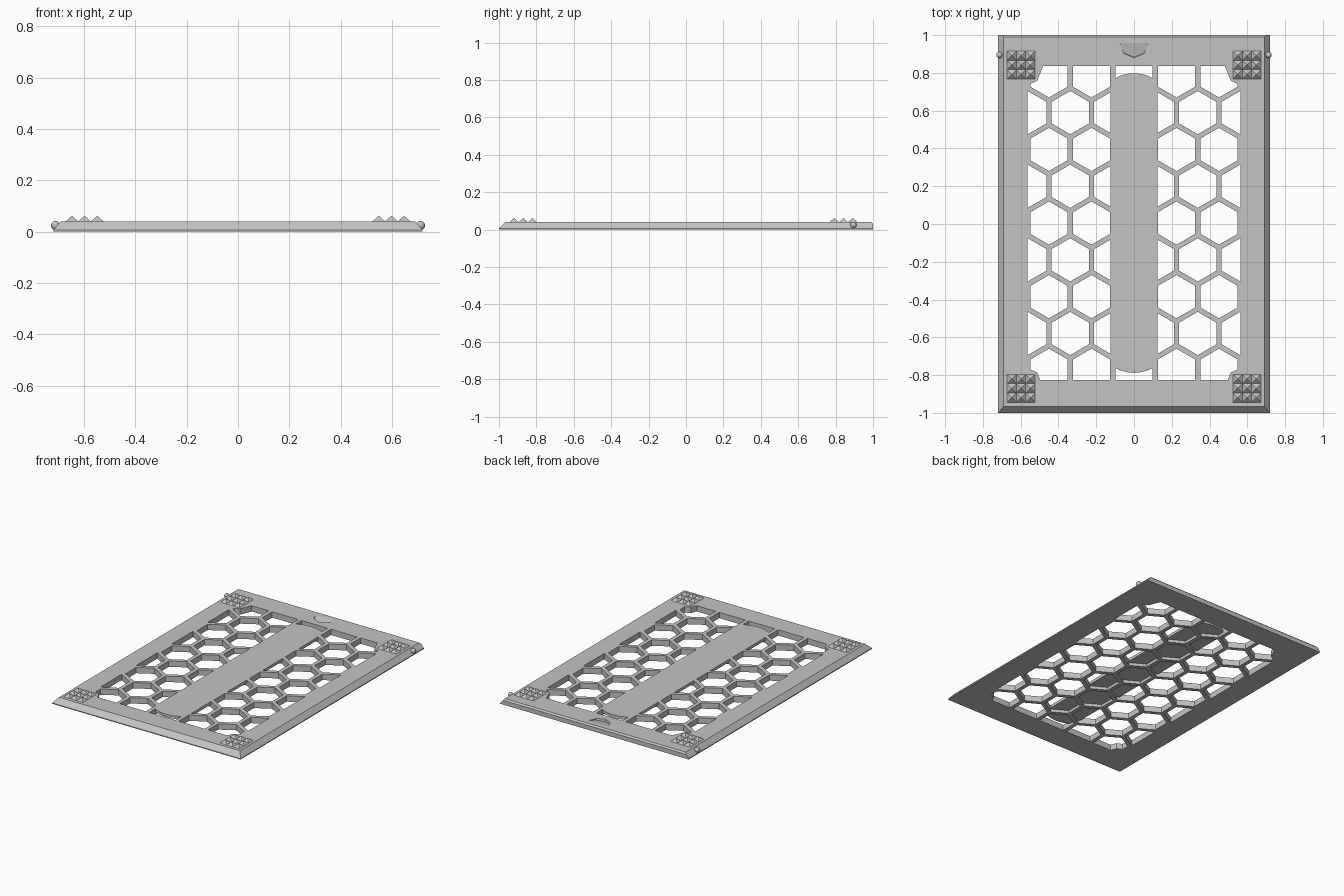
import bpy
import bmesh
from math import pi, sqrt
from mathutils import Matrix, Vector

cube = bpy.data.objects.get("Cube")
if cube:
    bpy.data.objects.remove(cube, do_unlink=True)

grey = bpy.data.materials.new("light_grey")
grey.use_nodes = True
COLOUR = (0.55, 0.55, 0.55, 1)
grey.diffuse_color = COLOUR
grey.node_tree.nodes["Principled BSDF"].inputs["Base Color"].default_value = COLOUR

TOP = 0.04          # plate thickness
PITCH = 0.225       # honeycomb spacing
WALL = 0.027        # honeycomb wall
SHIFT = 0.005       # honeycomb offset along y
PADS = [(sx * 0.598, y) for sx in (-1, 1) for y in (0.842, -0.87)]


def finish(bm, name):
    bmesh.ops.recalc_face_normals(bm, faces=bm.faces)
    mesh = bpy.data.meshes.new(name)
    bm.to_mesh(mesh)
    bm.free()
    mesh.materials.append(grey)
    ob = bpy.data.objects.new(name, mesh)
    bpy.context.collection.objects.link(ob)
    return ob


def prism(bm, sides, radius, matrix, depth=0.2, tip=None):
    bmesh.ops.create_cone(bm, cap_ends=True, segments=sides, radius1=radius,
                          radius2=radius if tip is None else tip,
                          depth=depth, matrix=matrix)


def extrude_outline(bm, points, direction):
    face = bm.faces.new([bm.verts.new(p) for p in points])
    out = bmesh.ops.extrude_face_region(bm, geom=[face])
    moved = [v for v in out["geom"] if isinstance(v, bmesh.types.BMVert)]
    bmesh.ops.translate(bm, verts=moved, vec=direction)


def combine(target, tool, operation):
    """Apply a boolean and discard the tool."""
    tool.hide_render = True
    mod = target.modifiers.new("cut", 'BOOLEAN')
    mod.operation = operation
    mod.solver = 'EXACT'
    mod.object = tool
    graph = bpy.context.evaluated_depsgraph_get()
    mesh = bpy.data.meshes.new_from_object(target.evaluated_get(graph))
    target.modifiers.clear()
    target.data = mesh
    bpy.data.objects.remove(tool, do_unlink=True)


# Plate: side profile run across the width, sides bevelled by cutting planes
bm = bmesh.new()
profile = [(-1, 0), (-1, 0.006), (-0.967, TOP), (0.99, TOP), (1, 0.03), (1, 0)]
extrude_outline(bm, [(-0.72, y, z) for y, z in profile], (1.44, 0, 0))
for sx in (-1, 1):
    cut = bmesh.ops.bisect_plane(
        bm, geom=bm.verts[:] + bm.edges[:] + bm.faces[:],
        plane_co=(sx * 0.72, 0, 0.006), plane_no=(sx * 0.034, 0, 0.029),
        clear_outer=True)
    edges = [e for e in cut["geom_cut"] if isinstance(e, bmesh.types.BMEdge)]
    bmesh.ops.holes_fill(bm, edges=edges)
plate = finish(bm, "honeycomb_plate")

# Honeycomb cells
bm = bmesh.new()
for row in range(-4, 5):
    odd = row % 2
    for col in range(-3, 3 if odd else 4):
        x = (col + 0.5 * odd) * PITCH
        if abs(x) < 0.6:
            spot = Vector((x, row * PITCH * sqrt(3) / 2 + SHIFT, 0))
            prism(bm, 6, (PITCH - WALL) / sqrt(3), Matrix.Translation(spot))
cells = finish(bm, "cell_cutter")

# Rectangular limit of the honeycomb
bm = bmesh.new()
bmesh.ops.create_cube(bm, size=1, matrix=Matrix.Translation((0, SHIFT, 0))
                      @ Matrix.Diagonal((1.13, 1.662, 1, 1)))
combine(cells, finish(bm, "window_limit"), 'INTERSECT')

# Octagonal corner pads stay solid
bm = bmesh.new()
for x, y in PADS:
    prism(bm, 8, 0.12, Matrix.Translation((x, y, 0)), depth=0.4)
combine(cells, finish(bm, "pad_keep"), 'DIFFERENCE')

# Central strip with arched ends covers the upper half of the cells
bm = bmesh.new()
HALF, ARC = 0.125, 0.2
xs = [HALF * (1 - i / 6) for i in range(13)]
arch = [(x, 0.593 + sqrt(ARC ** 2 - x ** 2)) for x in xs]
outline = arch + [(-x, -y) for x, y in arch]
extrude_outline(bm, [(x, y + SHIFT, 0.02) for x, y in outline], (0, 0, 0.3))
combine(cells, finish(bm, "strip_keep"), 'DIFFERENCE')
combine(plate, cells, 'DIFFERENCE')

# Thumb notch: tilted octagonal cut, deepest towards the middle
bm = bmesh.new()
prism(bm, 8, 0.075, Matrix.Translation((0, 0.957, TOP))
      @ Matrix.Rotation(0.2, 4, 'X') @ Matrix.Translation((0, 0, 0.1)))
combine(plate, finish(bm, "notch_cutter"), 'DIFFERENCE')

# Grip studs: three by three pyramids on each corner pad
STUD, RISE = 0.0495, 0.022
bm = bmesh.new()
for px, py in PADS:
    for i in (-1, 0, 1):
        for j in (-1, 0, 1):
            place = Matrix.Translation((px + i * STUD, py + j * STUD, TOP + RISE / 2))
            prism(bm, 4, STUD / sqrt(2), place @ Matrix.Rotation(pi / 4, 4, 'Z'),
                  depth=RISE, tip=0)
finish(bm, "grip_studs")

# Locking bumps near the back of each side
for side, sx in (("left", 1), ("right", -1)):
    bm = bmesh.new()
    bmesh.ops.create_uvsphere(bm, u_segments=16, v_segments=10, radius=0.017,
                              matrix=Matrix.Translation((sx * 0.712, 0.895, 0.025)))
    bump = finish(bm, side + "_locking_bump")
    for face in bump.data.polygons:
        face.use_smooth = True
